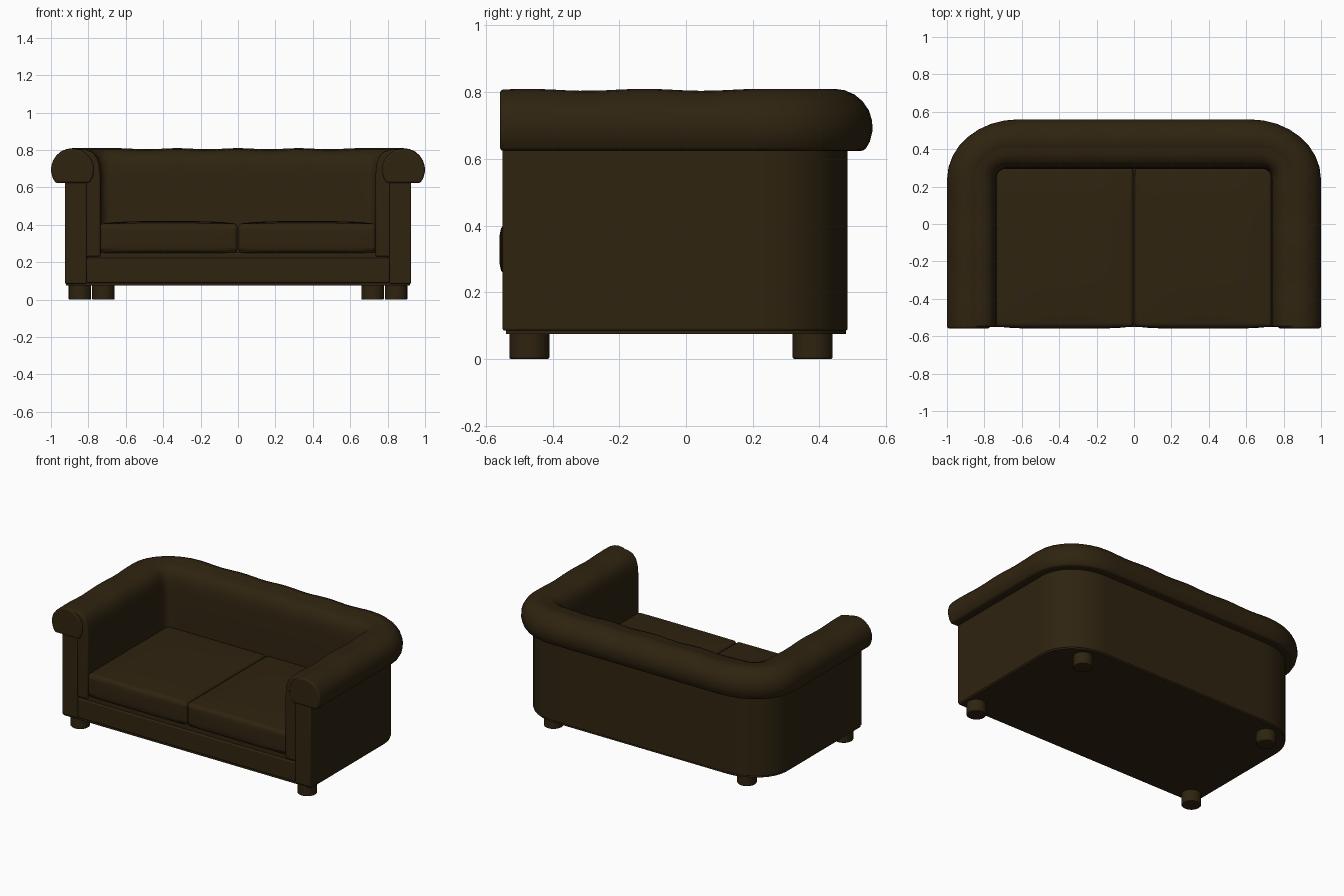
import bpy, bmesh, math

if "Cube" in bpy.data.objects:
    bpy.data.objects.remove(bpy.data.objects["Cube"])

leather = bpy.data.materials.new("dark_brown_leather")
leather.diffuse_color = (0.028, 0.017, 0.005, 1)
leather.use_nodes = True
leather.node_tree.nodes["Principled BSDF"].inputs["Base Color"].default_value = leather.diffuse_color


def finish(name, bm, bevel=0.0, segs=3):
    bmesh.ops.recalc_face_normals(bm, faces=bm.faces[:])
    me = bpy.data.meshes.new(name)
    bm.to_mesh(me)
    bm.free()
    ob = bpy.data.objects.new(name, me)
    bpy.context.collection.objects.link(ob)
    me.materials.append(leather)
    if bevel:
        m = ob.modifiers.new("soft_edges", 'BEVEL')
        m.width, m.segments = bevel, segs
        m.limit_method, m.angle_limit = 'ANGLE', math.radians(40)
    bpy.ops.object.select_all(action='DESELECT')
    ob.select_set(True)
    bpy.context.view_layer.objects.active = ob
    bpy.ops.object.shade_smooth_by_angle(angle=math.radians(40))
    return ob


def stations(front):
    """U-shaped path as (inner point, outer point, top dip)."""
    half = []
    n = 20
    for i in range(n):                                   # right arm
        f = i / n
        y = front + (0.24 - front) * f
        dip = 0.003 * (1 - math.cos(2 * math.pi * (y + 0.125) / 0.35))
        half.append(((0.735, y), (1.0, y), dip))
    for i in range(9):                                   # rounded corner
        a = math.pi / 2 * i / 8
        c, s = math.cos(a), math.sin(a)
        half.append(((0.685 + 0.05 * c, 0.245 + 0.05 * s),
                     (0.62 + 0.38 * c, 0.24 + 0.32 * s), 0))
    for i in range(1, 19):                               # half of the back
        f = 1 - i / 18
        dip = 0.003 * (1 - math.cos(2 * math.pi * 0.6 * f / 0.3))
        half.append(((0.685 * f, 0.295), (0.62 * f, 0.56), dip))
    mirror = [((-p[0], p[1]), (-q[0], q[1]), d) for p, q, d in half[-2::-1]]
    return half + mirror


def sweep(name, profile, front, bevel):
    """Sweep (t, z) profile; t runs 0 at inner edge to 1 at outer edge."""
    bm = bmesh.new()
    rings = []
    for p, q, dip in stations(front):
        rings.append([bm.verts.new((p[0] + (q[0] - p[0]) * t,
                                    p[1] + (q[1] - p[1]) * t,
                                    z - (dip if z > 0.75 else 0)))
                      for t, z in profile])
    k = len(profile)
    for a, b in zip(rings, rings[1:]):
        for j in range(k):
            bm.faces.new((a[j], a[(j + 1) % k], b[(j + 1) % k], b[j]))
    bm.faces.new(rings[0])
    bm.faces.new(rings[-1])
    return finish(name, bm, bevel)


def box(name, x0, x1, y0, y1, z0, z1, bevel):
    bm = bmesh.new()
    bmesh.ops.create_cube(bm, size=1)
    for v in bm.verts:
        v.co = ((x0 + x1) / 2 + v.co.x * (x1 - x0),
                (y0 + y1) / 2 + v.co.y * (y1 - y0),
                (z0 + z1) / 2 + v.co.z * (z1 - z0))
    return finish(name, bm, bevel)


# outer wall with front posts
sweep("outer_wall", [(0.283, 0.085), (0.283, 0.68), (0.717, 0.68), (0.717, 0.085)],
      -0.55, 0.006)

# inner padding of arms and back
sweep("inner_padding", [(0, 0.23), (0, 0.66), (0.02, 0.72), (0.07, 0.762), (0.16, 0.79),
                        (0.3, 0.803), (0.56, 0.807), (0.56, 0.69), (0.3, 0.62),
                        (0.3, 0.23)], -0.55, 0.01)

# rolled top, flattened underneath
roll = [(0.566 + 0.434 * math.cos(math.radians(a)), 0.695 + 0.115 * math.sin(math.radians(a)))
        for a in range(-38, 219, 16)]
sweep("rolled_top", roll, -0.558, 0.01)

# underside panel
bm = bmesh.new()
outline = [(p[0] + (q[0] - p[0]) * 0.7, p[1] + (q[1] - p[1]) * 0.7)
           for p, q, d in stations(-0.54)]
low = bm.faces.new([bm.verts.new((x, y, 0.075)) for x, y in outline])
ext = bmesh.ops.extrude_face_region(bm, geom=[low])
for v in ext["geom"]:
    if isinstance(v, bmesh.types.BMVert):
        v.co.z = 0.095
if low.is_valid is False or len([f for f in bm.faces if len(f.verts) > 4]) < 2:
    bm.faces.new([v for v in bm.verts if abs(v.co.z - 0.075) < 1e-5])
finish("underside_panel", bm)

# front rail and seat platform
box("front_rail", -0.81, 0.81, -0.55, 0.3, 0.09, 0.222, 0.008)
box("seat_platform", -0.8, 0.8, -0.538, 0.32, 0.2, 0.252, 0.006)

# two plump seat cushions
for side, name in ((-1, "left_cushion"), (1, "right_cushion")):
    bm = bmesh.new()
    bmesh.ops.create_cube(bm, size=2)
    bmesh.ops.subdivide_edges(bm, edges=bm.edges[:], cuts=9, use_grid_fill=True)
    for v in bm.verts:
        u, w, h = v.co
        x = side * 0.37 + u * 0.366
        y = -0.123 + w * 0.425
        z = 0.328 + h * 0.078
        if h > 0.99:
            z += 0.014 * (1 - u ** 4) * (1 - w ** 4)
        if w < -0.99:
            y -= 0.012 * (1 - u ** 4) * (1 - h ** 4)
        v.co = (x, y, z)
    finish(name, bm, 0.016)

# round feet
for x, y, name in ((0.845, -0.47, "front_foot"), (0.72, 0.38, "back_foot")):
    for s in (-1, 1):
        bm = bmesh.new()
        bmesh.ops.create_cone(bm, cap_ends=True, segments=24, radius1=0.06,
                              radius2=0.06, depth=0.085)
        bmesh.ops.translate(bm, verts=bm.verts[:], vec=(s * x, y, 0.0425))
        finish(name + ("_left" if s < 0 else "_right"), bm, 0.005)
